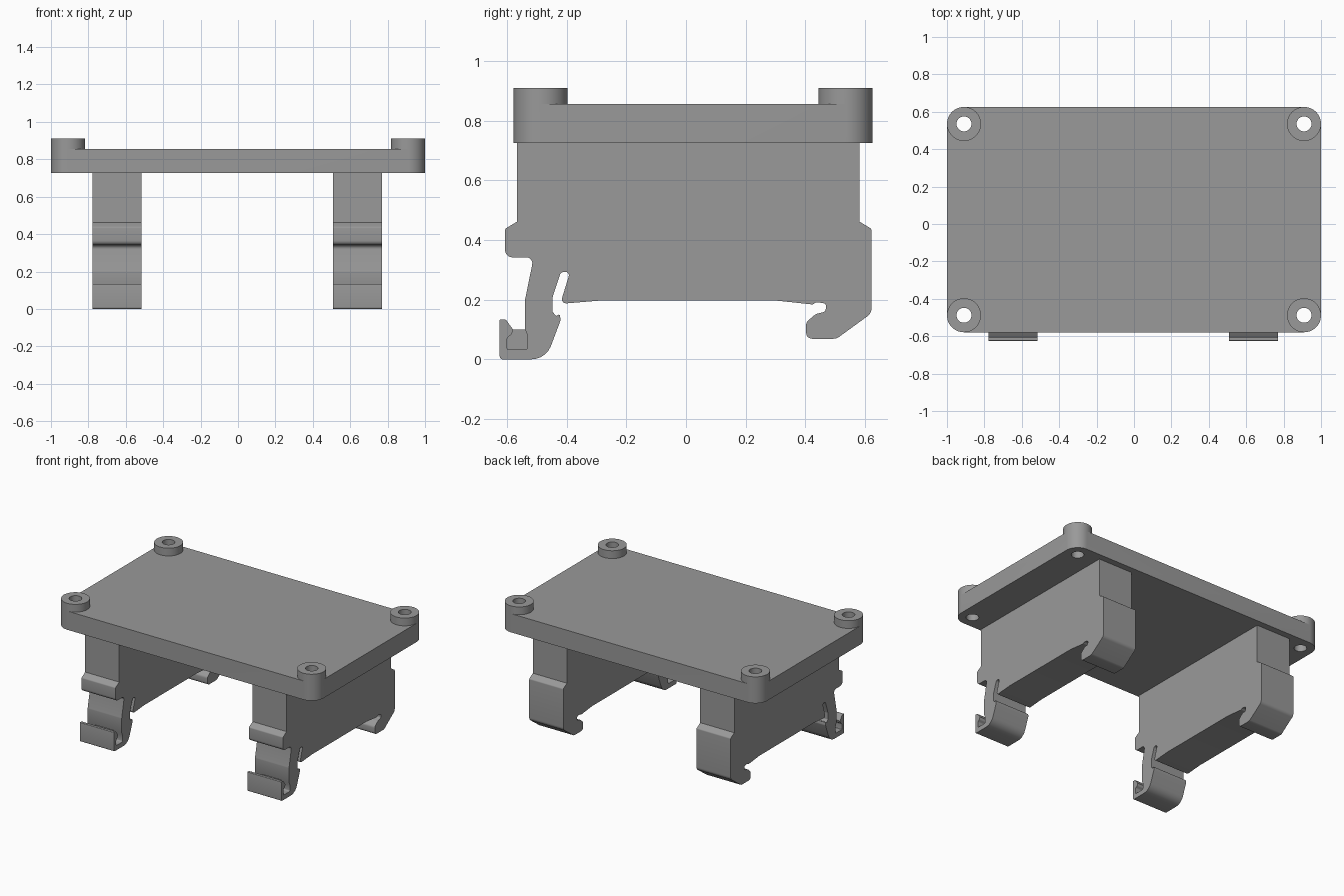
import bpy, bmesh
from math import sin, cos, pi, tan
from mathutils import Vector

if "Cube" in bpy.data.objects:
    bpy.data.objects.remove(bpy.data.objects["Cube"])

grey = bpy.data.materials.new("mid grey")
grey.diffuse_color = (0.32, 0.32, 0.32, 1)
grey.use_nodes = True
grey.node_tree.nodes["Principled BSDF"].inputs["Base Color"].default_value = grey.diffuse_color


def arc(cx, cy, r, i0, i1, n=48):
    """Points on a circle split into n steps, from step i0 to i1."""
    return [(cx + r * cos(2 * pi * i / n), cy + r * sin(2 * pi * i / n)) for i in range(i0, i1 + 1)]


def fillet(corners, steps=5):
    """Round each (u, v, radius) corner of a closed outline."""
    out = []
    for i, (u, v, r) in enumerate(corners):
        p = Vector((u, v))
        a = Vector(corners[i - 1][:2]) - p
        b = Vector(corners[(i + 1) % len(corners)][:2]) - p
        if r == 0:
            out.append((u, v))
            continue
        half = a.angle(b) / 2
        d = min(r / tan(half), a.length * 0.48, b.length * 0.48)
        r = d * tan(half)
        a.normalize()
        b.normalize()
        centre = p + (a + b).normalized() * (r / sin(half))
        s, e = p + a * d - centre, p + b * d - centre
        w = s.angle(e)
        for k in range(steps + 1):
            t = k / steps
            out.append(tuple(centre + (s * sin((1 - t) * w) + e * sin(t * w)) / sin(w)))
    return out


def prism(name, outlines, lo, hi, axis="z"):
    """Extrude closed outlines along z, or along x from a (y, z) profile."""
    bm = bmesh.new()
    for pts in outlines:
        place = (lambda p, t: (p[0], p[1], t)) if axis == "z" else (lambda p, t: (t, p[0], p[1]))
        bottom = [bm.verts.new(place(p, lo)) for p in pts]
        top = [bm.verts.new(place(p, hi)) for p in pts]
        bm.faces.new(bottom[::-1])
        bm.faces.new(top)
        for i in range(len(pts)):
            j = (i + 1) % len(pts)
            bm.faces.new((bottom[i], bottom[j], top[j], top[i]))
    bmesh.ops.recalc_face_normals(bm, faces=bm.faces)
    mesh = bpy.data.meshes.new(name)
    bm.to_mesh(mesh)
    bm.free()
    mesh.materials.append(grey)
    ob = bpy.data.objects.new(name, mesh)
    bpy.context.collection.objects.link(ob)
    return ob


def select(ob):
    bpy.ops.object.select_all(action="DESELECT")
    ob.select_set(True)
    bpy.context.view_layer.objects.active = ob


def smooth(ob):
    select(ob)
    bpy.ops.object.shade_smooth_by_angle(angle=0.6)


def boolean(ob, tool, operation):
    mod = ob.modifiers.new(operation, "BOOLEAN")
    mod.object, mod.operation, mod.solver = tool, operation, "EXACT"
    select(ob)
    bpy.ops.object.modifier_apply(modifier=mod.name)
    bpy.data.objects.remove(tool)


# Base plate with rounded corners, screw bosses and through holes
X, Y0, Y1, R = 0.909, -0.488, 0.535, 0.091
BASE, DECK, BOSS = 0.726, 0.856, 0.91
centres = [(X, Y1), (-X, Y1), (-X, Y0), (X, Y0)]
outline = [p for k, c in enumerate(centres) for p in arc(*c, R, 12 * k, 12 * k + 12)]
plate = prism("mounting_plate", [outline], BASE, DECK)
boolean(plate, prism("bosses", [arc(*c, R, 0, 47) for c in centres], BASE, BOSS), "UNION")
boolean(plate, prism("holes", [arc(*c, 0.04, 0, 47) for c in centres], 0.6, 1.0), "DIFFERENCE")
smooth(plate)

# Clip side profile (y, z, corner radius): front shoulder, sprung hook, rear hook
pocket = [(-0.54, 0.10, 0), (-0.531, 0.078, 0), (-0.531, 0.033, 0.008), (-0.60, 0.033, 0.004),
          (-0.60, 0.073, 0.01), (-0.585, 0.084, 0.01), (-0.58, 0.10, 0)]
clip = [
    (-0.567, 0.728, 0), (-0.567, 0.462, 0), (-0.607, 0.438, 0.01), (-0.607, 0.342, 0.024),
    (-0.511, 0.342, 0.02), (-0.54, 0.2, 0.03), *pocket,
    (-0.605, 0.134, 0.008), (-0.625, 0.134, 0.003), (-0.625, 0, 0.01),
    (-0.47, 0, 0.07), (-0.421, 0.13, 0.02), (-0.423, 0.152, 0.004), (-0.436, 0.145, 0.004),
    (-0.448, 0.16, 0.01), (-0.448, 0.207, 0.02), (-0.42, 0.293, 0.015), (-0.389, 0.293, 0.018),
    (-0.422, 0.186, 0.014), (-0.289, 0.197, 0), (0.303, 0.197, 0), (0.425, 0.184, 0.01),
    (0.437, 0.192, 0.01), (0.469, 0.187, 0.006), (0.469, 0.16, 0.012), (0.435, 0.152, 0.03),
    (0.403, 0.124, 0.02), (0.403, 0.069, 0.02), (0.505, 0.069, 0.03),
    (0.622, 0.154, 0.03), (0.622, 0.438, 0.01), (0.582, 0.462, 0), (0.582, 0.728, 0),
]
for side, x in (("left", -0.648), ("right", 0.64)):
    smooth(prism(side + "_rail_clip", [fillet(clip)], x - 0.131, x + 0.131, "x"))
    # Thin web closing the pocket in the sprung hook
    smooth(prism(side + "_hook_web", [fillet(pocket)], x - 0.07, x + 0.07, "x"))
